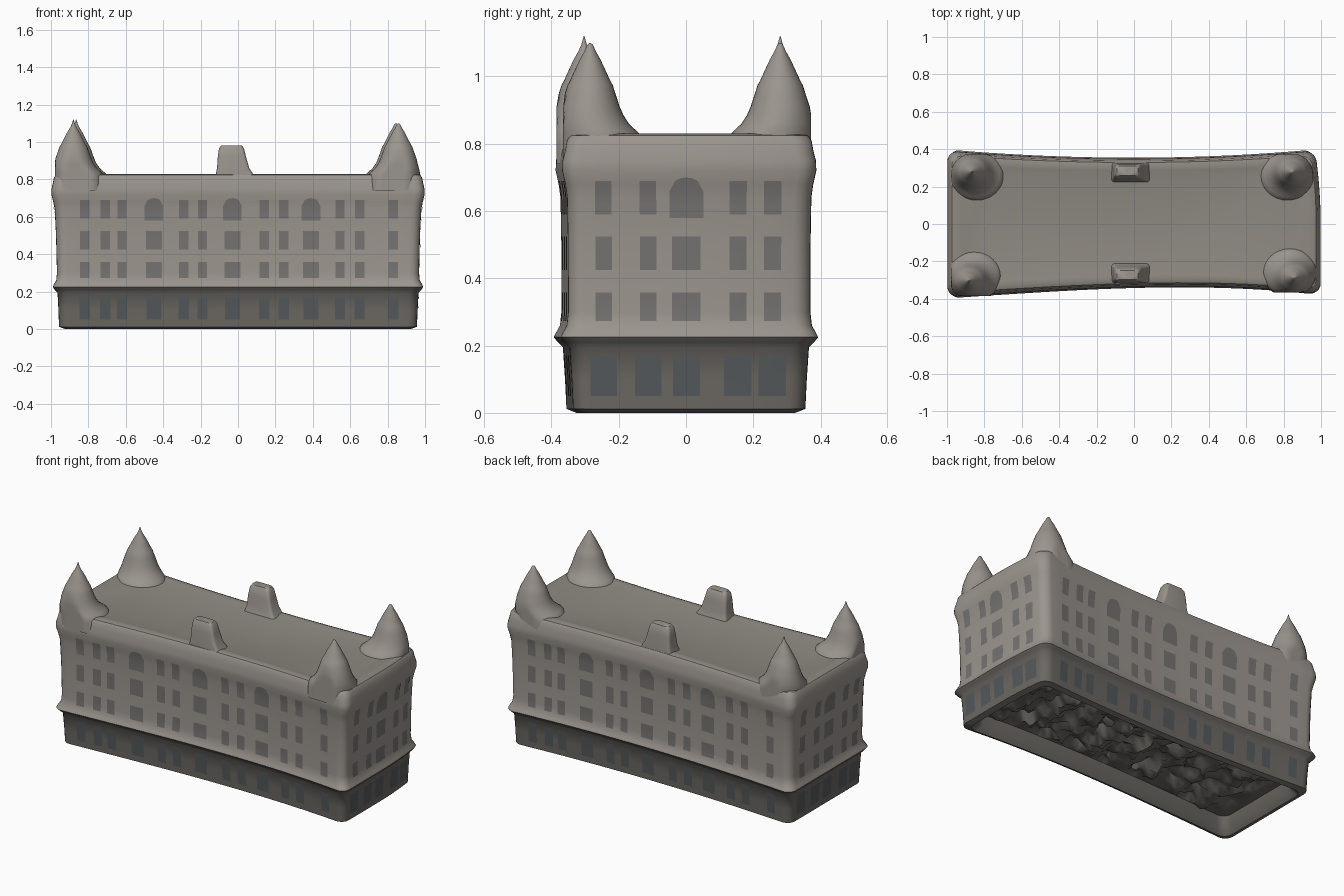
import bpy, bmesh, math, random

if "Cube" in bpy.data.objects:
    bpy.data.objects.remove(bpy.data.objects["Cube"])

random.seed(4)


def material(name, r, g, b):
    m = bpy.data.materials.new(name)
    m.diffuse_color = (r, g, b, 1)
    m.use_nodes = True
    m.node_tree.nodes["Principled BSDF"].inputs["Base Color"].default_value = m.diffuse_color
    return m


STONE = material("stone", 0.33, 0.30, 0.27)
DARK = material("dark_stone", 0.15, 0.14, 0.125)
ROOF = material("roof_grey", 0.27, 0.25, 0.22)
GLASS = material("window_grey", 0.18, 0.175, 0.17)
GLASS_LOW = material("window_dark", 0.09, 0.10, 0.105)


def finish(bm, name, mat, angle=50, fix=True):
    if fix:
        bmesh.ops.recalc_face_normals(bm, faces=bm.faces)
    me = bpy.data.meshes.new(name)
    bm.to_mesh(me)
    bm.free()
    me.materials.append(mat)
    ob = bpy.data.objects.new(name, me)
    bpy.context.collection.objects.link(ob)
    bpy.ops.object.select_all(action='DESELECT')
    ob.select_set(True)
    bpy.context.view_layer.objects.active = ob
    bpy.ops.object.shade_smooth_by_angle(angle=math.radians(angle))
    return ob


def warp(x, y):
    """Long sides bow inward, right end slants toward the back."""
    bow = max(0, 1 - x * x)
    if y < 0:
        y2 = y * (1.01 - 0.022 * x) * (1 - (0.12 + 0.05 * x) * bow)
    else:
        y2 = y * 1.035 * (1 - 0.11 * bow)
    if x > 0 and y > 0:
        x -= 0.03 * x * (y / 0.38) ** 2
    return x, y2


def outline(a, b, r, n_long=24, n_short=8):
    """Rounded rectangle, counter-clockwise."""
    pts = []
    corners = [(a - r, r - b, -90), (a - r, b - r, 0), (r - a, b - r, 90), (r - a, r - b, 180)]
    for i, (cx, cy, start) in enumerate(corners):
        for k in range(6):
            t = math.radians(start + 18 * k)
            pts.append((cx + r * math.cos(t), cy + r * math.sin(t)))
        nx, ny, s = corners[(i + 1) % 4]
        qx, qy = nx + r * math.cos(math.radians(s)), ny + r * math.sin(math.radians(s))
        px, py = pts[-1]
        n = n_short if i % 2 == 0 else n_long
        for k in range(1, n):
            pts.append((px + (qx - px) * k / n, py + (qy - py) * k / n))
    return pts


def loft(rings, name, mat, cap_top=False, angle=50):
    bm = bmesh.new()
    rows = [[bm.verts.new(p) for p in ring] for ring in rings]
    n = len(rows[0])
    for lo, hi in zip(rows, rows[1:]):
        for i in range(n):
            j = (i + 1) % n
            bm.faces.new((lo[i], lo[j], hi[j], hi[i]))
    if cap_top:
        bm.faces.new(rows[-1])
    return finish(bm, name, mat, angle, fix=False)


def body_rings(profile):
    return [[(*warp(x, y), z) for x, y in outline(a, b, 0.055)] for z, a, b in profile]


# Body: ground floor with hollow underside, ledge, upper walls, roof
GROUND = [(0.14, .885, .283), (0.03, .90, .298), (0.0, .925, .322), (0.012, .957, .35),
          (0.10, .960, .354), (0.195, .965, .360), (0.21, .98, .374), (0.225, .99, .385)]
WALL = [(0.225, .99, .385), (0.24, .984, .378), (0.26, .972, .368), (0.30, .968, .364),
        (0.50, .973, .364), (0.64, .98, .366), (0.68, .988, .371), (0.72, .998, .379),
        (0.75, .997, .378), (0.78, .99, .371), (0.81, .984, .366), (0.824, .974, .357)]
TOP = [(0.824, .974, .357), (0.830, .955, .34), (0.828, .92, .31), (0.822, .89, .285)]
loft(body_rings(GROUND), "ground_floor", DARK)
loft(body_rings(WALL), "upper_walls", STONE)
loft(body_rings(TOP), "roof", ROOF, cap_top=True)

# Rough underside inside the hollow base
bm = bmesh.new()
bmesh.ops.create_grid(bm, x_segments=50, y_segments=16, size=1)
for v in bm.verts:
    inner = max(abs(v.co.x), abs(v.co.y)) < .95
    x, y = warp(v.co.x * 0.89, v.co.y * 0.288)
    bump = random.uniform(-.025, .025) + 0.02 * math.sin(x * 30) if inner else 0
    v.co = (x, y, 0.10 + bump)
bmesh.ops.reverse_faces(bm, faces=bm.faces)
finish(bm, "rough_underside", DARK, 60, fix=False)


# Corner turrets: square-shouldered base flush with the walls, pointed caps
def turret(cx, cy, h, name):
    sx, sy = math.copysign(1, cx), math.copysign(1, cy)
    prof = [(.74, .135, .03), (.80, .132, .028), (.825, .128, .024), (.84, .119, .017), (.86, .107, .008),
            (.885, .096, .003), (.91, .088, 0), (.95, .075, 0), (.975, .067, 0), (.985, .061, 0),
            (1.02, .045, 0), (1.05, .031, 0), (1.075, .017, 0), (1.095, .008, 0), (h, .001, 0)]
    lim_x = .978 if cx < 0 or cy < 0 else .957
    lim_y = .385 if sx * sy > 0 and cx < 0 else (.365 if cx > 0 and cy < 0 else .372)
    rings = []
    for z, r, d in prof:
        ring = []
        for k in range(32):
            t = k * math.pi / 16
            x, y = cx - sx * d + r * 1.1 * math.cos(t), cy - sy * d + r * math.sin(t)
            ring.append((max(-lim_x, min(lim_x, x)), max(-lim_y, min(lim_y, y)), z))
        rings.append(ring)
    loft(rings, name, STONE, cap_top=True, angle=60)


turret(-.88, -.303, 1.12, "turret_front_left")
turret(-.865, .28, 1.12, "turret_back_left")
turret(.858, -.285, 1.10, "turret_front_right")
turret(.845, .28, 1.10, "turret_back_right")

# Central gables above both long sides
GABLE = [(.79, -.13, .10, .20, .316), (.83, -.118, .08, .215, .316), (.86, -.112, .06, .222, .314),
         (.92, -.108, .043, .23, .311), (.965, -.102, .032, .238, .306), (.98, -.092, .022, .248, .298)]
for side, shift, name in ((-1, 0, "front_gable"), (1, .012, "back_gable")):
    rings = []
    for z, x0, x1, y0, y1 in GABLE:
        cx, cy = (x0 + x1) / 2, side * ((y0 + y1) / 2 + shift)
        rings.append([(cx + x, cy + y, z)
                      for x, y in outline((x1 - x0) / 2, (y1 - y0) / 2, .018, 2, 2)])
    loft(rings, name, STONE, cap_top=True)


# Windows: thin panes laid on the walls
def half_size(z):
    rows = GROUND[3:] + WALL[1:]
    for (z0, a0, b0), (z1, a1, b1) in zip(rows, rows[1:]):
        if z0 <= z <= z1:
            t = (z - z0) / (z1 - z0)
            return a0 + (a1 - a0) * t, b0 + (b1 - b0) * t
    return rows[-1][1:]


def on_wall(side, u, z):
    a, b = half_size(z)
    e = 0.003
    x, y = {"front": (u, -b - e), "back": (-u, b + e),
            "right": (a + e, u), "left": (-a - e, -u)}[side]
    return (*warp(x, y), z)


def pane(bm, side, u, z, w, h, arched=False):
    cols, rows = 6, 4
    grid = []
    for i in range(cols + 1):
        s = 2 * i / cols - 1
        top = h / 2 - (h * .35 * (1 - math.sqrt(1 - s * s)) if arched else 0)
        grid.append([bm.verts.new(on_wall(side, u + s * w / 2, z - h / 2 + (top + h / 2) * j / rows))
                     for j in range(rows + 1)])
    for i in range(cols):
        for j in range(rows):
            bm.faces.new((grid[i][j], grid[i + 1][j], grid[i + 1][j + 1], grid[i][j + 1]))


LONG = [-.82, -.71, -.62, -.45, -.29, -.19, -.03, .14, .245, .39, .545, .65, .83]
WIDE = (-.45, -.03, .39)
SHORT = [-.25, -.115, 0, .15, .25]
FLOORS = [(.315, .085), (.475, .10), (.64, .10)]
for side in ("front", "back", "left", "right"):
    long_side = side in ("front", "back")
    bm, low = bmesh.new(), bmesh.new()
    for u in (LONG if long_side else SHORT):
        big = u in WIDE if long_side else u == 0
        for k, (z, h) in enumerate(FLOORS):
            arched = big and k == 2
            pane(bm, side, u, z, (.10 if arched else .085) if big else .05, h + .02 * arched, arched)
        pane(low, side, u, .11, .08 if big or not long_side else .055, .12)
    finish(bm, side + "_windows", GLASS, fix=False)
    finish(low, side + "_ground_windows", GLASS_LOW, fix=False)
